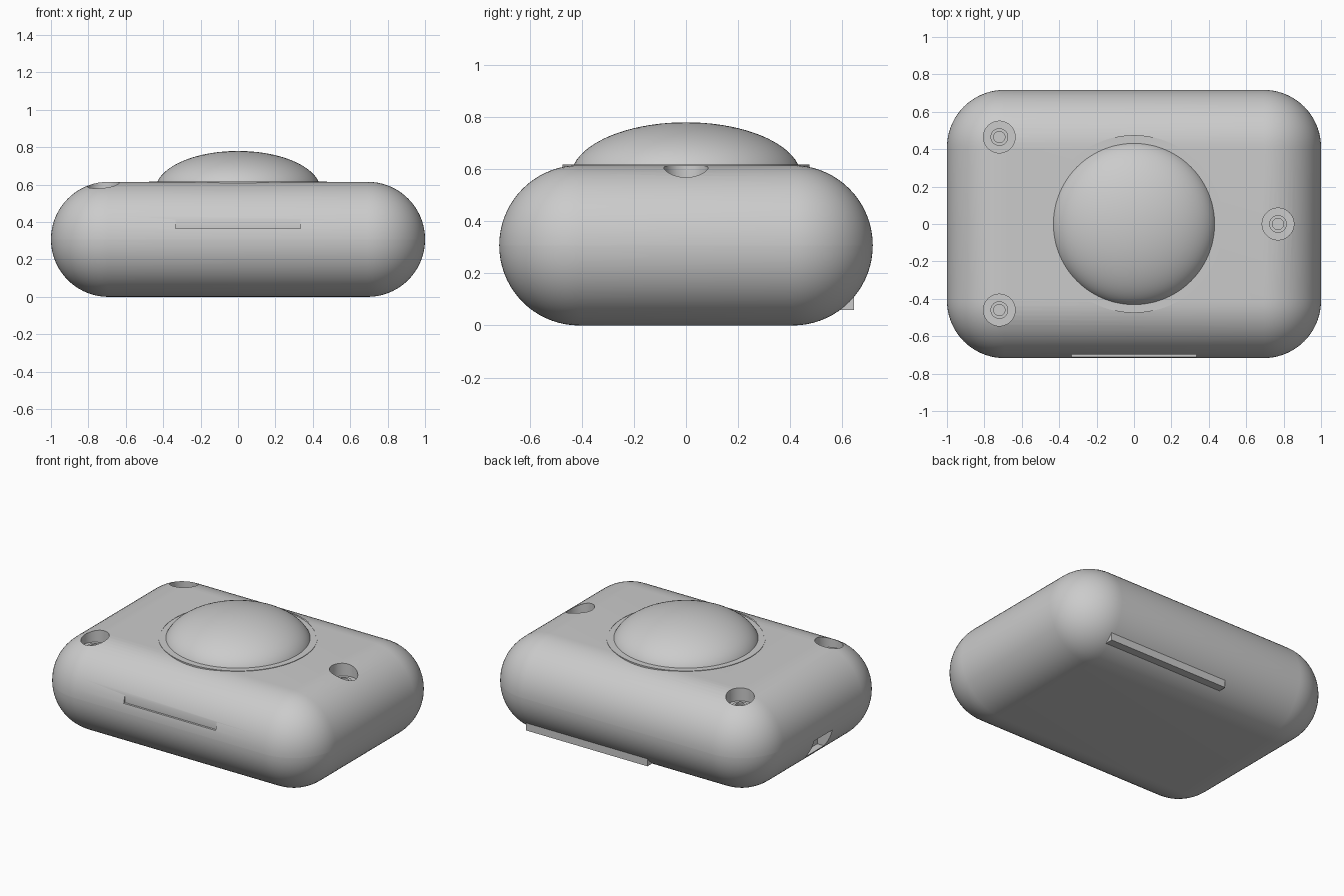
import bpy, bmesh, math
from mathutils import Matrix, Vector

if "Cube" in bpy.data.objects:
    bpy.data.objects.remove(bpy.data.objects["Cube"], do_unlink=True)

grey = bpy.data.materials.new("plain grey")
grey.use_nodes = True
GREY = (0.6, 0.6, 0.6, 1)
grey.diffuse_color = GREY
grey.node_tree.nodes["Principled BSDF"].inputs["Base Color"].default_value = GREY

HALF_X, HALF_Y, HEIGHT = 1.0, 0.717, 0.615


def finish(name, bm):
    bmesh.ops.recalc_face_normals(bm, faces=bm.faces)
    mesh = bpy.data.meshes.new(name)
    bm.to_mesh(mesh)
    bm.free()
    mesh.materials.append(grey)
    ob = bpy.data.objects.new(name, mesh)
    bpy.context.collection.objects.link(ob)
    return ob


def box(name, low, high, round_by=0, segments=1):
    low, high = Vector(low), Vector(high)
    bm = bmesh.new()
    place = Matrix.Translation((low + high) / 2) @ Matrix.Diagonal((*(high - low), 1))
    bmesh.ops.create_cube(bm, size=1, matrix=place)
    if round_by:
        bmesh.ops.bevel(bm, geom=bm.edges[:], offset=round_by, segments=segments,
                        profile=0.5, affect='EDGES')
    return finish(name, bm)


def lathe(name, profile, centre=(0, 0), steps=64):
    """Spin a list of (radius, z) points about a vertical axis."""
    bm = bmesh.new()
    verts = [bm.verts.new((r, 0, z)) for r, z in profile]
    edges = [bm.edges.new(pair) for pair in zip(verts, verts[1:])]
    bmesh.ops.spin(bm, geom=verts + edges, axis=(0, 0, 1), cent=(0, 0, 0),
                   angle=math.tau, steps=steps)
    bmesh.ops.remove_doubles(bm, verts=bm.verts[:], dist=0.0001)
    bmesh.ops.translate(bm, verts=bm.verts[:], vec=(*centre, 0))
    return finish(name, bm)


def smooth(ob):
    bpy.ops.object.select_all(action='DESELECT')
    ob.select_set(True)
    bpy.context.view_layer.objects.active = ob
    bpy.ops.object.shade_smooth_by_angle(angle=math.radians(30))


def cut(target, cutter):
    cutter.hide_render = True
    mod = target.modifiers.new("cut", 'BOOLEAN')
    mod.operation, mod.solver, mod.object = 'DIFFERENCE', 'EXACT', cutter
    bpy.context.view_layer.objects.active = target
    bpy.ops.object.modifier_apply(modifier=mod.name)
    bpy.data.objects.remove(cutter, do_unlink=True)


# Pillow-shaped case with fully rounded sides
case = box("case", (-HALF_X, -HALF_Y, 0), (HALF_X, HALF_Y, HEIGHT),
           HEIGHT / 2 - 0.0005, 18)

# Counterbored screw holes, each with a small sleeve on its floor
FLOOR = 0.53
for i, spot in enumerate([(-0.72, 0.465), (-0.72, -0.46), (0.77, 0)]):
    cut(case, lathe("hole_cutter", [(0, FLOOR), (0.085, FLOOR), (0.085, 0.7), (0, 0.7)],
                    spot, 40))
    sleeve = lathe(f"screw_sleeve_{i + 1}",
                   [(0.047, FLOOR - 0.01), (0.047, FLOOR + 0.012),
                    (0.03, FLOOR + 0.012), (0.03, FLOOR - 0.01)], spot, 40)
    smooth(sleeve)

# Shallow front notch and side port
cut(case, box("notch_cutter", (-0.335, -0.8, 0.365), (0.335, -0.698, 0.46)))
cut(case, box("port_cutter", (-1.1, -0.11, 0.11), (-0.88, 0.08, 0.23)))
smooth(case)

# Flat collar with a thin lip around the dome
collar = lathe("dome_collar", [(0, 0.616), (0.465, 0.616), (0.465, 0.618),
                               (0.475, 0.618), (0.475, 0.59)], steps=96)
smooth(collar)

# Flattened dome
base = 0.57
arc = [(0.442 * math.cos(a), base + 0.21 * math.sin(a))
       for a in (math.pi / 2 * k / 20 for k in range(21))]
smooth(lathe("dome", arc, steps=96))

# Ledge low on the back
box("back_ledge", (-0.17, 0.5, 0.06), (0.715, 0.645, 0.11))
